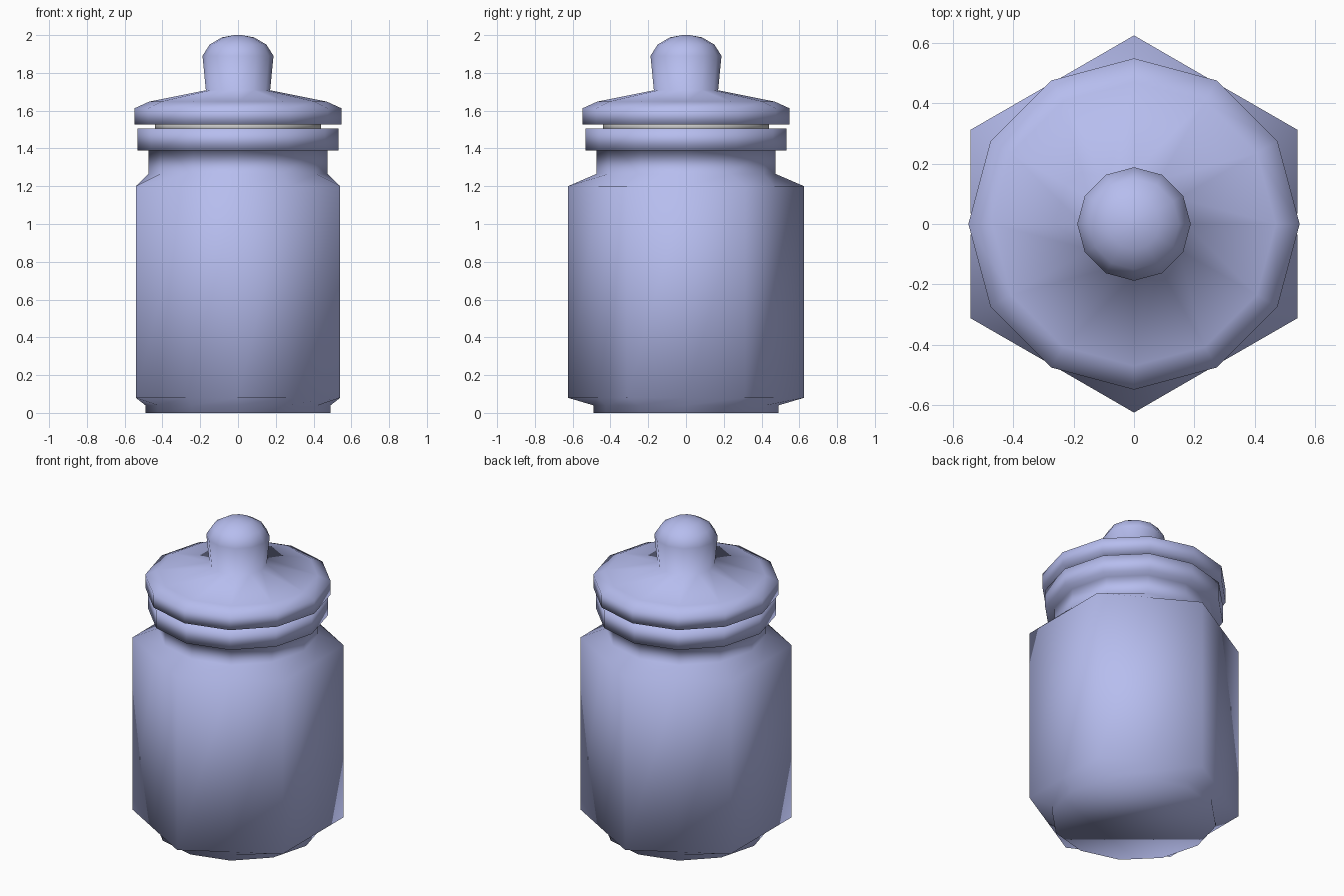
import bpy, bmesh
from math import sin, cos, pi

if "Cube" in bpy.data.objects:
    bpy.data.objects.remove(bpy.data.objects["Cube"])

SIDES = 12
blue = bpy.data.materials.new("pale_blue")
blue.diffuse_color = (0.47, 0.51, 0.86, 1)
blue.use_nodes = True
blue.node_tree.nodes["Principled BSDF"].inputs["Base Color"].default_value = blue.diffuse_color


def lathe(name, profile, material=None):
    """12-sided turned part; a profile point is (radius at flats, radius at corners, z)."""
    bm = bmesh.new()
    rings = []
    for flat, corner, z in profile:
        ring = []
        for i in range(SIDES):
            r = corner if i % 2 else flat
            a = 2 * pi * i / SIDES
            ring.append(bm.verts.new((r * cos(a), r * sin(a), z)))
        rings.append(ring)
    for low, high in zip(rings, rings[1:]):
        for i in range(SIDES):
            j = (i + 1) % SIDES
            bm.faces.new((low[i], low[j], high[j], high[i]))
    bm.faces.new(rings[0][::-1])
    bm.faces.new(rings[-1])
    for f in bm.faces:
        f.smooth = True
    mesh = bpy.data.meshes.new(name)
    bm.to_mesh(mesh)
    bm.free()
    if material:
        mesh.materials.append(material)
    obj = bpy.data.objects.new(name, mesh)
    bpy.context.collection.objects.link(obj)
    return obj


def turned(points):
    return [(r, r, z) for r, z in points]


# Hexagonal jar with round foot, neck and rim
hex_flat, hex_corner = 0.541, 0.625
lathe("jar_body",
      turned([(0.49, 0.0), (0.49, 0.04)])
      + [(hex_flat, hex_corner, 0.08), (hex_flat, hex_corner, 1.20)]
      + turned([(0.475, 1.265), (0.475, 1.39), (0.532, 1.39),
                (0.532, 1.505), (0.43, 1.505)]), blue)

# Grey seal between jar and lid
lathe("seal", turned([(0.44, 1.49), (0.44, 1.54)]))

# Lid and knob in one turned profile
lathe("lid", turned([(0.43, 1.527), (0.549, 1.527), (0.549, 1.612), (0.47, 1.648),
                     (0.17, 1.708), (0.188, 1.89), (0.15, 1.95),
                     (0.085, 1.988), (0.02, 2.0)]), blue)
